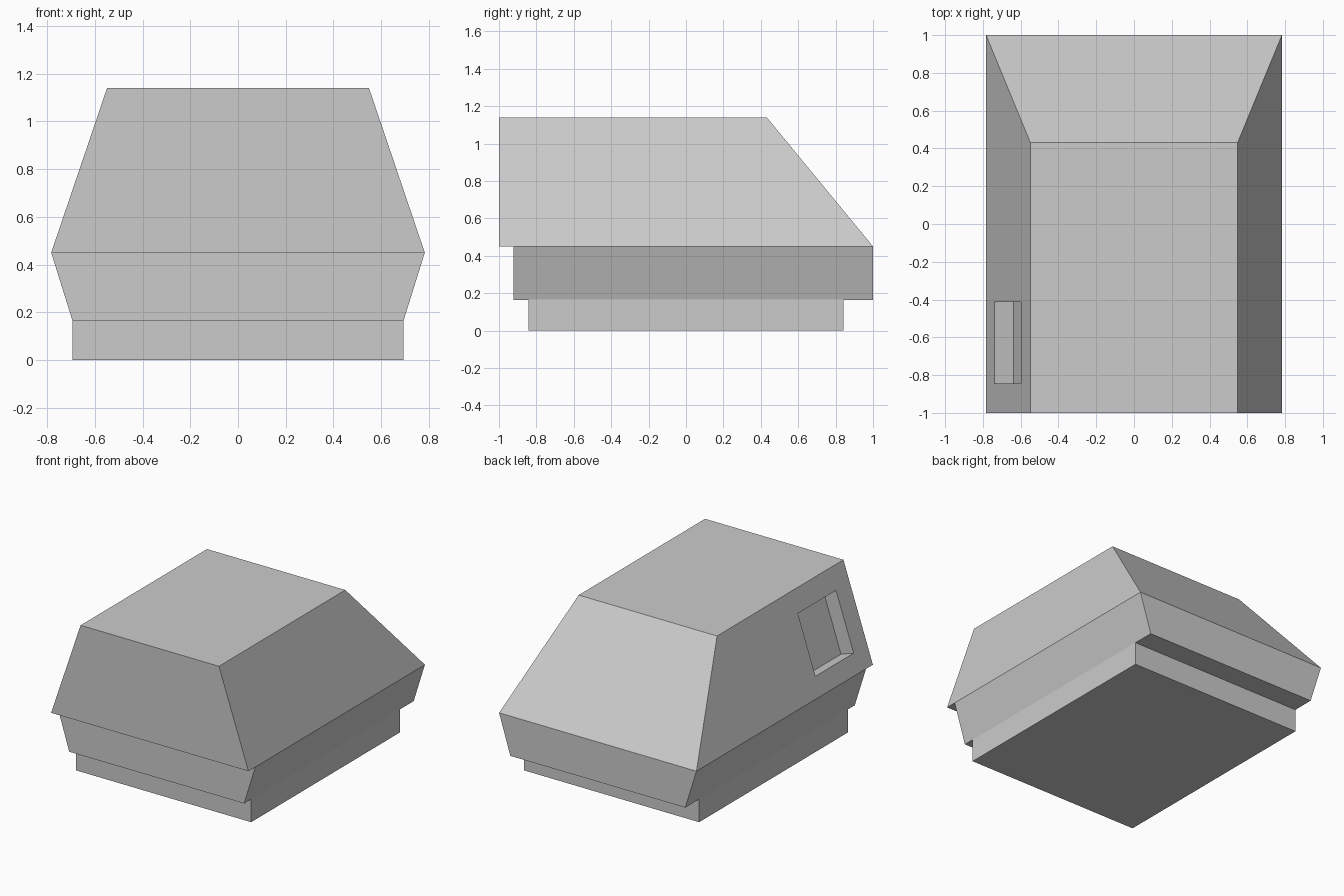
import bpy, bmesh
from mathutils import Vector

if "Cube" in bpy.data.objects:
    bpy.data.objects.remove(bpy.data.objects["Cube"])


def make_object(name, bm):
    bmesh.ops.recalc_face_normals(bm, faces=bm.faces)
    mesh = bpy.data.meshes.new(name)
    bm.to_mesh(mesh)
    bm.free()
    obj = bpy.data.objects.new(name, mesh)
    bpy.context.collection.objects.link(obj)
    return obj


def tapered_box(name, bottom, top):
    """Each level is (half width, front y, back y, z)."""
    bm = bmesh.new()
    rings = []
    for w, y0, y1, z in (bottom, top):
        corners = ((-w, y0), (w, y0), (w, y1), (-w, y1))
        rings.append([bm.verts.new((x, y, z)) for x, y in corners])
    low, high = rings
    bm.faces.new(low[::-1])
    bm.faces.new(high)
    for i in range(4):
        j = (i + 1) % 4
        bm.faces.new((low[i], low[j], high[j], high[i]))
    return make_object(name, bm)


# Stacked body sections
tapered_box("base_plinth", (0.694, -0.842, 0.842, 0), (0.694, -0.842, 0.842, 0.165))
tapered_box("lower_body", (0.694, -0.922, 1, 0.165), (0.783, -0.922, 1, 0.45))
upper = tapered_box("upper_body", (0.783, -1, 1, 0.45), (0.549, -1, 0.432, 1.14))

# Window recess cut square to the sloping left wall
slope = Vector((0.234, 0, 0.69)).normalized()
inward = Vector((slope.z, 0, -slope.x))
wall_foot = Vector((-0.783, 0, 0.45))
depth, sill, head = 0.106, 0.137, 0.573
bm = bmesh.new()
profile = [wall_foot + slope * s + inward * d
           for s, d in ((sill, -0.1), (head, -0.1), (head, depth), (sill, depth))]
face = bm.faces.new([bm.verts.new(p + Vector((0, -0.845, 0))) for p in profile])
extruded = bmesh.ops.extrude_face_region(bm, geom=[face])["geom"]
bmesh.ops.translate(bm, vec=(0, 0.433, 0),
                    verts=[v for v in extruded if isinstance(v, bmesh.types.BMVert)])
cutter = make_object("window_cutter", bm)
cutter.hide_render = True

cut = upper.modifiers.new("window_recess", "BOOLEAN")
cut.operation = "DIFFERENCE"
cut.solver = "EXACT"
cut.object = cutter
bpy.context.view_layer.objects.active = upper
bpy.ops.object.modifier_apply(modifier=cut.name)
bpy.data.objects.remove(cutter)
